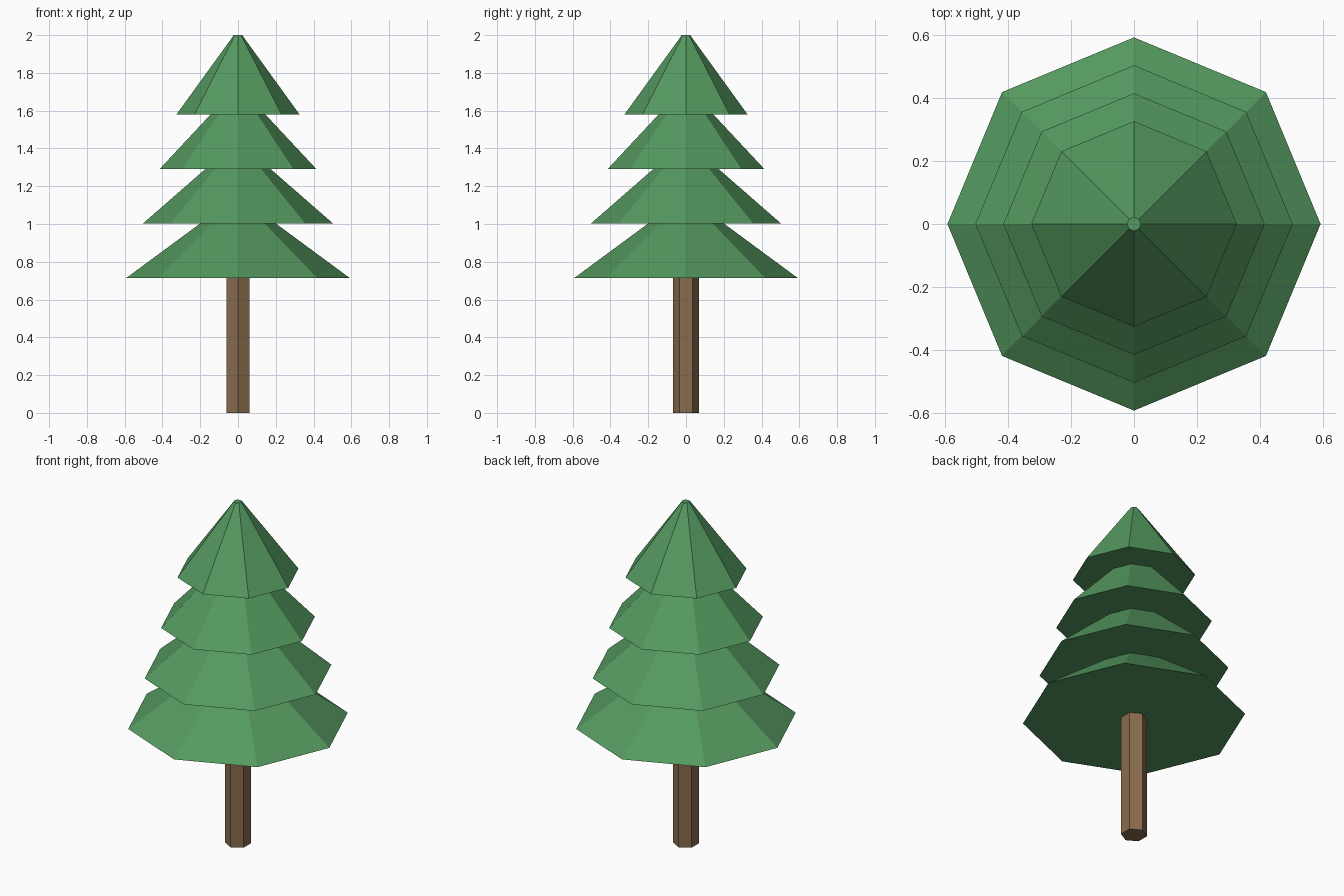
import bpy

if "Cube" in bpy.data.objects:
    bpy.data.objects.remove(bpy.data.objects["Cube"])


def material(name, rgb):
    mat = bpy.data.materials.new(name)
    mat.diffuse_color = (*rgb, 1.0)
    mat.use_nodes = True
    mat.node_tree.nodes["Principled BSDF"].inputs["Base Color"].default_value = mat.diffuse_color
    return mat


def tapered(name, sides, r_bottom, r_top, z_bottom, height, mat):
    """Closed, flat-faced prism or cut-off cone standing at z_bottom."""
    bpy.ops.mesh.primitive_cone_add(
        vertices=sides, radius1=r_bottom, radius2=r_top, depth=height,
        end_fill_type='NGON', location=(0, 0, z_bottom + height / 2))
    obj = bpy.context.object
    obj.name = name
    obj.data.materials.append(mat)
    return obj


bark = material("bark", (0.25, 0.15, 0.075))
needles = material("needles", (0.09, 0.32, 0.115))

# Six-sided trunk, its top tucked just inside the lowest tier
tapered("trunk", 6, 0.07, 0.07, 0.0, 0.75, bark)

# Four overlapping eight-sided branch tiers, shrinking upwards
TIER_HEIGHT = 0.42
for i in range(4):
    tapered(f"branch_tier_{i + 1}", 8, 0.592 - 0.0887 * i, 0.022,
            0.714 + 0.2887 * i, TIER_HEIGHT, needles)
